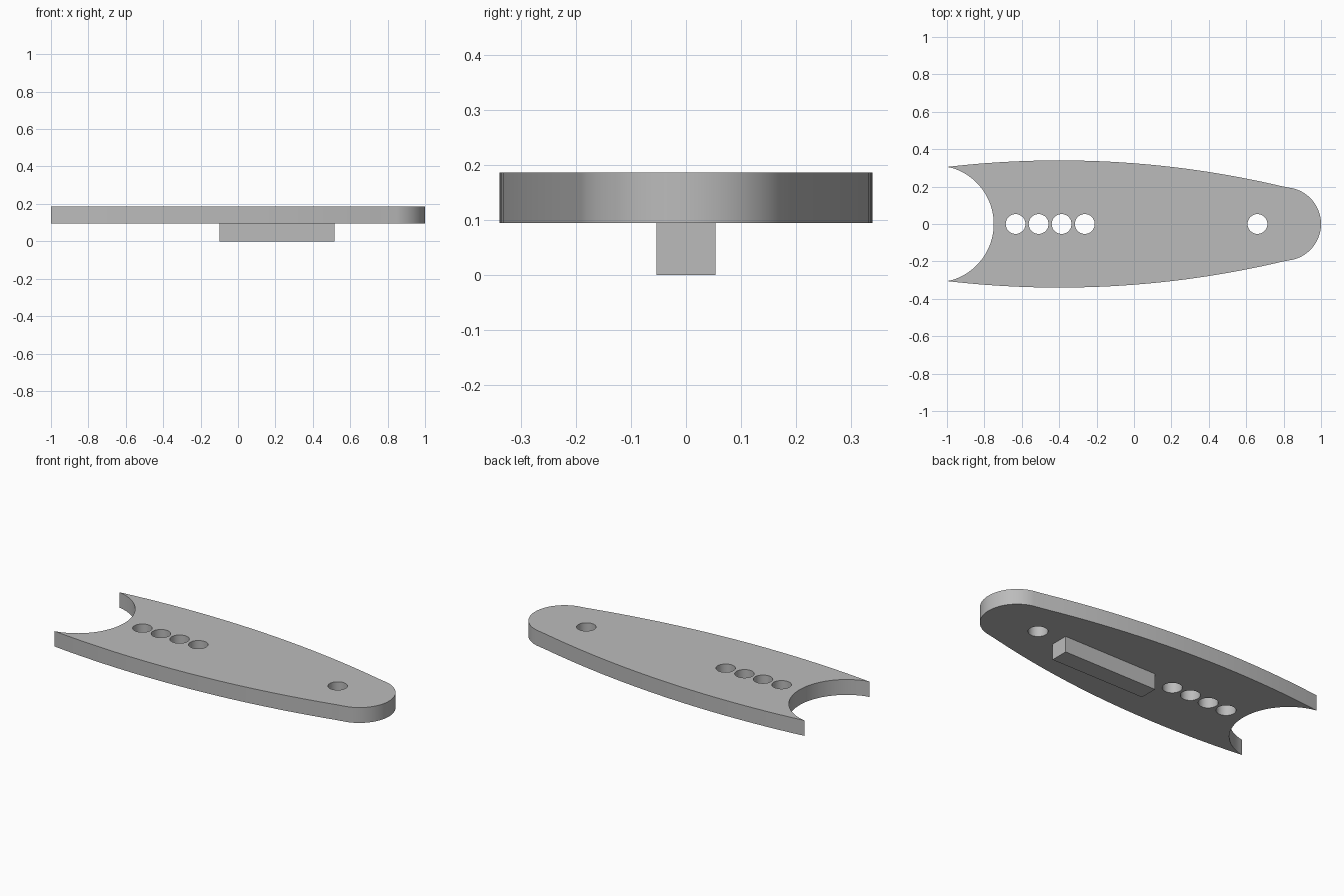
import bpy, bmesh, math

if "Cube" in bpy.data.objects:
    bpy.data.objects.remove(bpy.data.objects["Cube"])

grey = bpy.data.materials.new("plain grey")
grey.diffuse_color = (0.5, 0.5, 0.5, 1)
grey.use_nodes = True
grey.node_tree.nodes["Principled BSDF"].inputs["Base Color"].default_value = grey.diffuse_color

Z0, Z1 = 0.094, 0.186   # underside and top of the plate


def arc(cx, cy, r, a0, a1, n):
    """Points on an arc, angles in degrees."""
    return [(cx + r * math.cos(math.radians(a0 + (a1 - a0) * i / n)),
             cy + r * math.sin(math.radians(a0 + (a1 - a0) * i / n)))
            for i in range(n + 1)]


def prism(name, outlines, z0, z1):
    """Extrude one or more closed outlines from z0 to z1."""
    bm = bmesh.new()
    for pts in outlines:
        face = bm.faces.new([bm.verts.new((x, y, z0)) for x, y in pts])
        ext = bmesh.ops.extrude_face_region(bm, geom=[face], use_keep_orig=True)
        top = [v for v in ext["geom"] if isinstance(v, bmesh.types.BMVert)]
        bmesh.ops.translate(bm, verts=top, vec=(0, 0, z1 - z0))
    bmesh.ops.recalc_face_normals(bm, faces=bm.faces[:])
    mesh = bpy.data.meshes.new(name)
    bm.to_mesh(mesh)
    bm.free()
    mesh.materials.append(grey)
    obj = bpy.data.objects.new(name, mesh)
    bpy.context.collection.objects.link(obj)
    return obj


# Plate outline, upper half: rounded nose, long bowed side, concave tail notch
R, NOSE, NOTCH = 5.2, 0.196, 0.313
join = 90 - math.degrees(math.asin(1.25 / R))
tail = 90 + math.degrees(math.asin(0.6 / R))
nose = arc(1 - NOSE, 0, NOSE, 0, join, 16)
side = arc(-0.4, 0.34 - R, R, join, tail, 32)[1:]
corner_y = side[-1][1]
notch_angle = math.degrees(math.asin(corner_y / NOTCH))
notch = arc(-0.75 - NOTCH, 0, NOTCH, notch_angle, 0, 20)[1:]
half = nose + side + notch
outline = half + [(x, -y) for x, y in reversed(half[1:-1])]
plate = prism("plate", [outline], Z0, Z1)

# Round holes: a row of four near the tail and one near the nose
hole_x = [-0.633, -0.51, -0.387, -0.263, 0.66]
cutter = prism("hole_cutter", [arc(x, 0, 0.053, 0, 360, 40)[:-1] for x in hole_x],
               Z0 - 0.1, Z1 + 0.1)
cut = plate.modifiers.new("holes", 'BOOLEAN')
cut.operation, cut.solver, cut.object = 'DIFFERENCE', 'EXACT', cutter
bpy.context.view_layer.objects.active = plate
plate.select_set(True)
bpy.ops.object.modifier_apply(modifier=cut.name)
bpy.data.objects.remove(cutter)
bpy.ops.object.shade_smooth_by_angle(angle=math.radians(30))

# Rectangular rib under the plate
prism("rib", [[(-0.1, -0.054), (0.515, -0.054), (0.515, 0.054), (-0.1, 0.054)]], 0, Z0)
